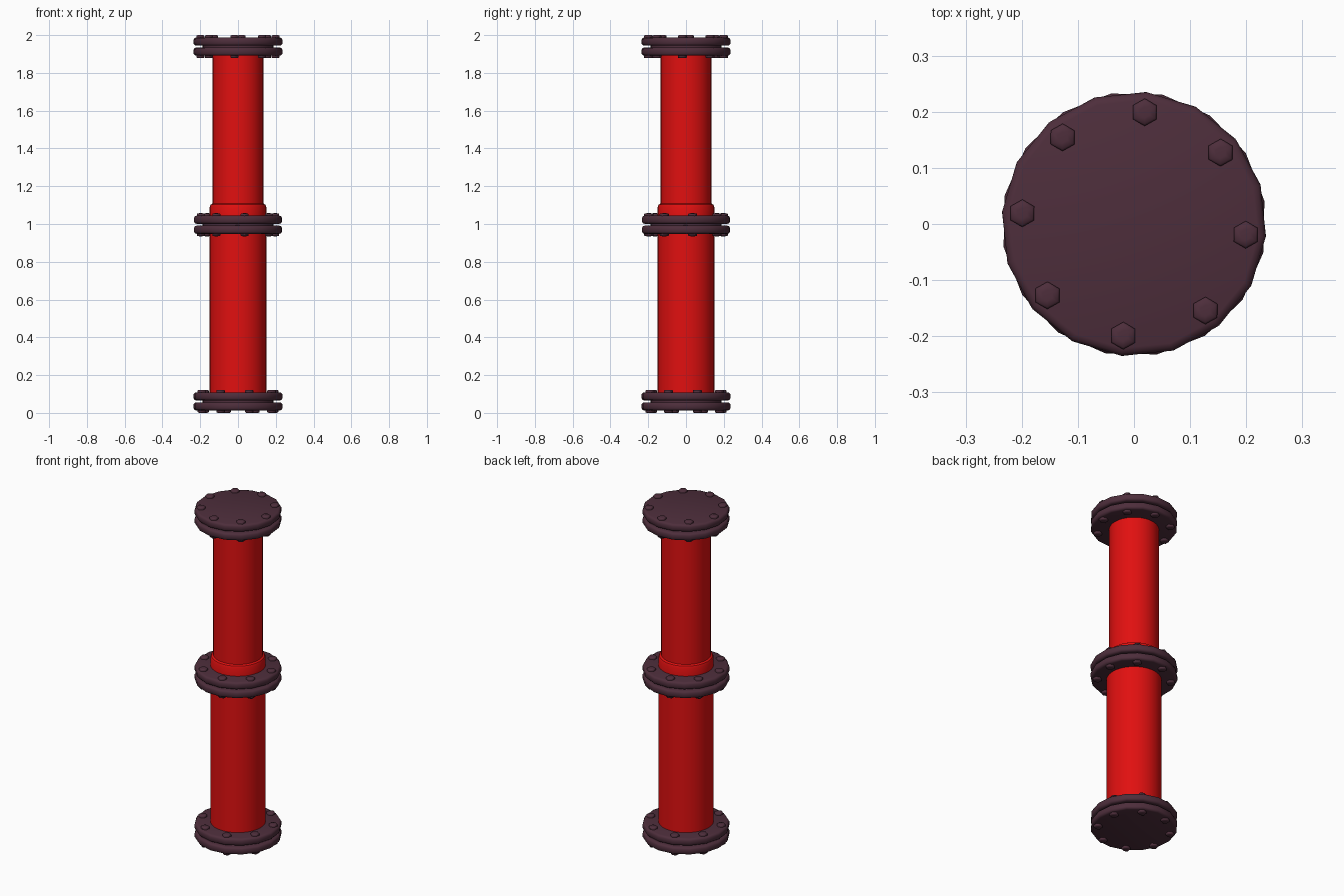
import bpy, bmesh
from math import radians, cos, sin, pi

if "Cube" in bpy.data.objects:
    bpy.data.objects.remove(bpy.data.objects["Cube"])


def material(name, color):
    m = bpy.data.materials.new(name)
    m.diffuse_color = color
    m.use_nodes = True
    m.node_tree.nodes["Principled BSDF"].inputs["Base Color"].default_value = m.diffuse_color
    return m


RED = material("red_paint", (0.75, 0.005, 0.005, 1))
DARK = material("dark_iron", (0.075, 0.027, 0.044, 1))


def lathe(bm, profile, sides, cx=0, cy=0, turn=0):
    """Closed solid of revolution from (radius, z) points, capped at both ends."""
    rings = []
    for r, z in profile:
        rings.append([bm.verts.new((cx + r * cos(turn + 2 * pi * i / sides),
                                    cy + r * sin(turn + 2 * pi * i / sides), z))
                      for i in range(sides)])
    for a, b in zip(rings, rings[1:]):
        for i in range(sides):
            j = (i + 1) % sides
            bm.faces.new((a[i], a[j], b[j], b[i]))
    bm.faces.new(rings[0])
    bm.faces.new(rings[-1])


def finish(bm, name, mat, angle=35):
    bmesh.ops.recalc_face_normals(bm, faces=bm.faces)
    mesh = bpy.data.meshes.new(name)
    bm.to_mesh(mesh)
    bm.free()
    mesh.materials.append(mat)
    ob = bpy.data.objects.new(name, mesh)
    bpy.context.collection.objects.link(ob)
    bpy.ops.object.select_all(action='DESELECT')
    ob.select_set(True)
    bpy.context.view_layer.objects.active = ob
    bpy.ops.object.shade_smooth_by_angle(angle=radians(angle))
    return ob


def flange(name, zc, degrees):
    turn = radians(degrees)
    # pair of plates with rounded rims, separated by a gasket
    bm = bmesh.new()
    for s in (-1, 1):
        plate = [(0.222, 0.005), (0.231, 0.008), (0.236, 0.016),
                 (0.236, 0.037), (0.231, 0.045), (0.222, 0.048)]
        lathe(bm, [(r, zc + s * z) for r, z in plate], 16, turn=turn)
    finish(bm, name + "_plates", DARK, 50)
    bm = bmesh.new()
    lathe(bm, [(0.188, zc - 0.008), (0.188, zc + 0.008)], 32)
    finish(bm, name + "_gasket", DARK)
    # hexagonal bolt heads on both faces
    bm = bmesh.new()
    for k in range(8):
        a = turn + k * pi / 4
        for s in (-1, 1):
            head = [(0.0245, 0.045), (0.0245, 0.056), (0.021, 0.060), (0.010, 0.061)]
            lathe(bm, [(r, zc + s * z) for r, z in head], 6,
                  0.2 * cos(a), 0.2 * sin(a), radians(degrees % 15 + 80))
    finish(bm, name + "_bolts", DARK, 50)


flange("bottom_flange", 0.061, 17.5)
flange("middle_flange", 0.996, 10)
flange("top_flange", 1.939, -5.5)

# lower pipe
bm = bmesh.new()
lathe(bm, [(0.15, 0.10), (0.15, 0.96)], 32)
finish(bm, "lower_pipe", RED)

# upper pipe with a wider chamfered collar at its foot
bm = bmesh.new()
lathe(bm, [(0.15, 1.03), (0.15, 1.09), (0.145, 1.102), (0.135, 1.108), (0.135, 1.90)], 32)
finish(bm, "upper_pipe", RED)
